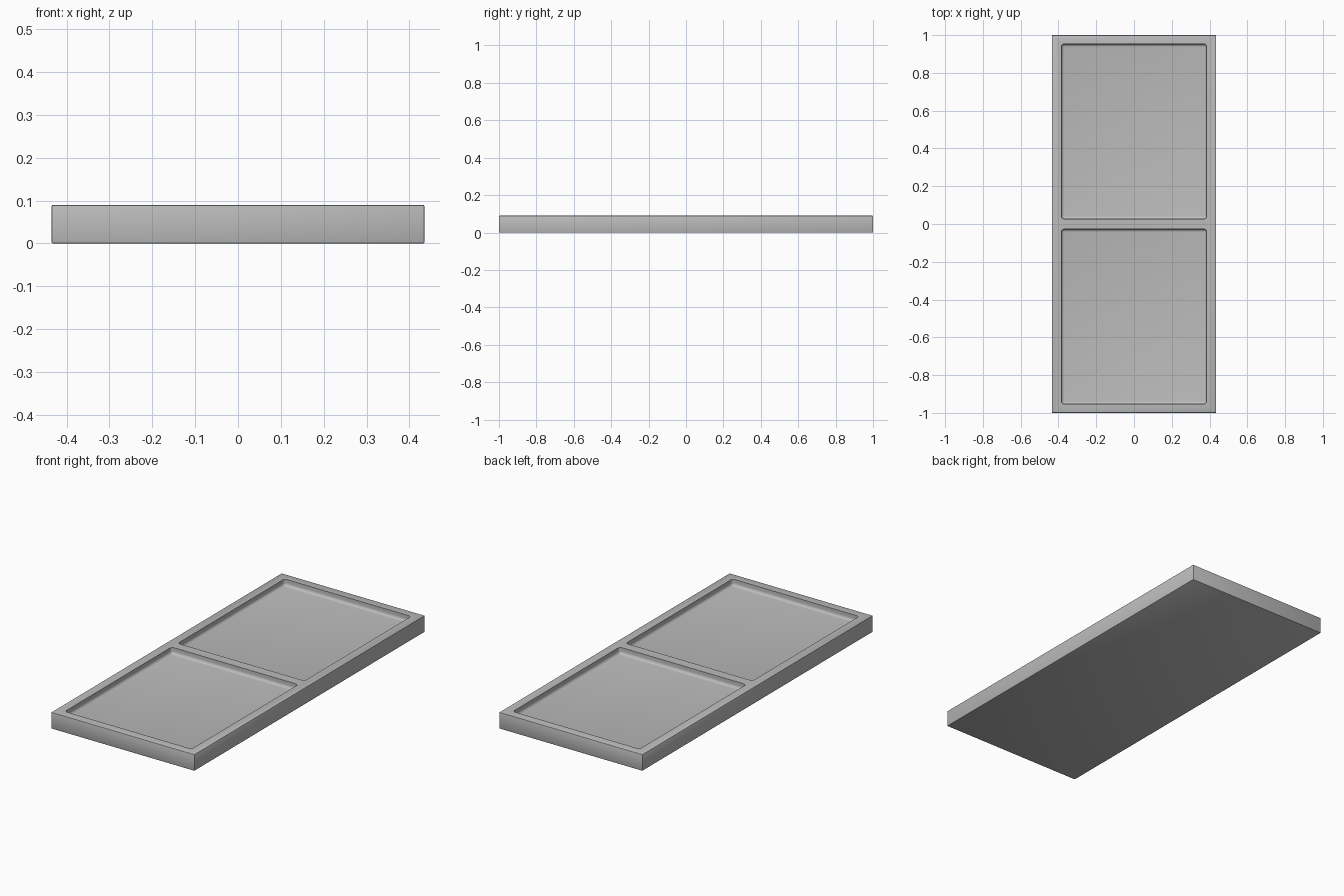
import bpy, bmesh, math
from mathutils import Vector

WIDTH, LENGTH, HEIGHT = 0.87, 2.0, 0.09
TRAY_X, TRAY_Y, TRAY_DEPTH = 0.77, 0.926, 0.035
TRAY_CENTRE = 0.49
EDGE, FILLET = 0.003, 0.016

cube = bpy.data.objects.get("Cube")
if cube:
    bpy.data.objects.remove(cube, do_unlink=True)

grey = bpy.data.materials.new("plain grey")
grey.use_nodes = True
colour = (0.5, 0.5, 0.5, 1)
grey.diffuse_color = colour
grey.node_tree.nodes["Principled BSDF"].inputs["Base Color"].default_value = colour


def rounded_box(name, size, centre, radius, segments, rule):
    """Box whose edges chosen by the rule are rounded."""
    bm = bmesh.new()
    bmesh.ops.create_cube(bm, size=1)
    bmesh.ops.scale(bm, vec=size, verts=bm.verts)
    bmesh.ops.translate(bm, vec=centre, verts=bm.verts)
    edges = [e for e in bm.edges if rule(e)]
    bmesh.ops.bevel(bm, geom=edges, offset=radius, segments=segments,
                    profile=0.5, affect='EDGES')
    mesh = bpy.data.meshes.new(name)
    bm.to_mesh(mesh)
    bm.free()
    obj = bpy.data.objects.new(name, mesh)
    obj.data.materials.append(grey)
    bpy.context.collection.objects.link(obj)
    return obj


def below_top(edge):
    return min(v.co.z for v in edge.verts) < HEIGHT


# Slab with slightly softened edges
slab = rounded_box("tray_slab", Vector((WIDTH, LENGTH, HEIGHT)),
                   Vector((0, 0, HEIGHT / 2)), EDGE, 2, lambda e: True)

# Two shallow recesses with rounded corners and a filleted floor
cutters = []
for name, side in (("front_recess_cutter", -1), ("back_recess_cutter", 1)):
    cutter = rounded_box(name, Vector((TRAY_X, TRAY_Y, 2 * TRAY_DEPTH)),
                         Vector((0, side * TRAY_CENTRE, HEIGHT)),
                         FILLET, 5, below_top)
    cutter.hide_render = True
    cutters.append(cutter)
    cut = slab.modifiers.new(name, 'BOOLEAN')
    cut.operation = 'DIFFERENCE'
    cut.solver = 'EXACT'
    cut.object = cutter

# Apply the cuts and discard the cutters
bpy.ops.object.select_all(action='DESELECT')
bpy.context.view_layer.objects.active = slab
slab.select_set(True)
for modifier in list(slab.modifiers):
    bpy.ops.object.modifier_apply(modifier=modifier.name)
for cutter in cutters:
    bpy.data.objects.remove(cutter, do_unlink=True)

bpy.ops.object.shade_smooth_by_angle(angle=math.radians(30))
